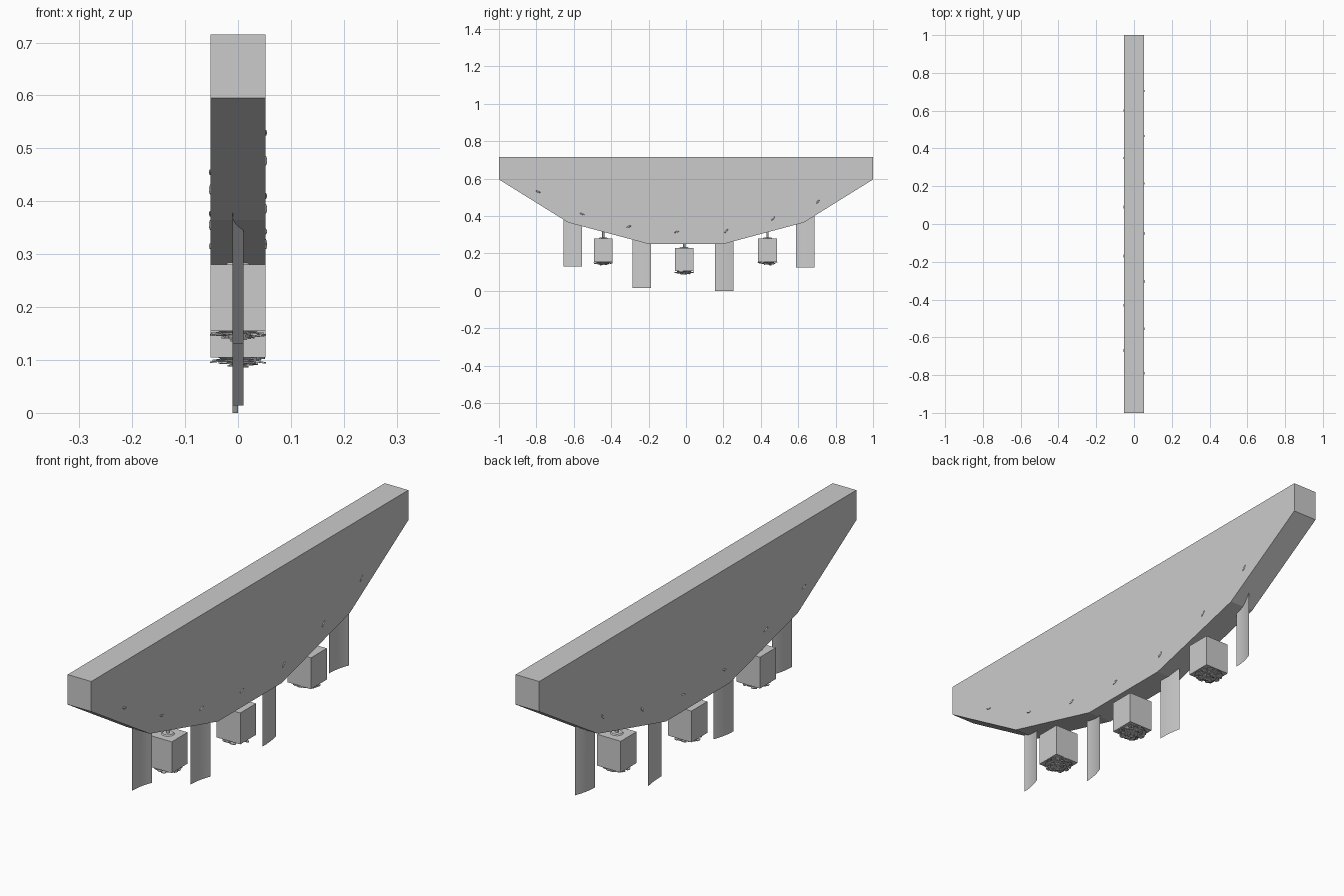
import bpy, bmesh, math, random
from mathutils import Matrix, Vector

random.seed(4)
old = bpy.data.objects.get("Cube")
if old:
    bpy.data.objects.remove(old, do_unlink=True)

grey = bpy.data.materials.new("light_grey")
grey.use_nodes = True
grey.diffuse_color = (0.6, 0.6, 0.6, 1)
grey.node_tree.nodes["Principled BSDF"].inputs["Base Color"].default_value = (0.6, 0.6, 0.6, 1)


def finish(name, bm, smooth=False):
    bmesh.ops.recalc_face_normals(bm, faces=bm.faces)
    for f in bm.faces:
        f.smooth = smooth
    mesh = bpy.data.meshes.new(name)
    bm.to_mesh(mesh)
    bm.free()
    mesh.materials.append(grey)
    obj = bpy.data.objects.new(name, mesh)
    bpy.context.collection.objects.link(obj)
    return obj


def cylinder(bm, y, z0, z1, r0, r1, sides=16):
    bmesh.ops.create_cone(bm, cap_ends=True, segments=sides, radius1=r0, radius2=r1,
                          depth=z1 - z0, matrix=Matrix.Translation((0, y, (z0 + z1) / 2)))


HALF = 0.052
TOP = 0.715
SIDE = [(1.0, 0.595), (0.63, 0.365), (0.2, 0.25)]


def underside(y):
    """Height of the beam's lower edge at a given y."""
    y = abs(y)
    if y <= 0.2:
        return 0.25
    (ya, za), (yb, zb) = SIDE[:2] if y > 0.63 else SIDE[1:]
    return zb + (y - yb) * (za - zb) / (ya - yb)


# Beam: faceted boat-shaped profile extruded across x
bm = bmesh.new()
half = [(1.0, TOP)] + SIDE
profile = half + [(-y, z) for y, z in reversed(half)]
face = bm.faces.new([bm.verts.new((-HALF, y, z)) for y, z in profile])
ext = bmesh.ops.extrude_face_region(bm, geom=[face])
bmesh.ops.translate(bm, vec=(2 * HALF, 0, 0),
                    verts=[v for v in ext["geom"] if isinstance(v, bmesh.types.BMVert)])
finish("beam", bm)

# Hanging banners: thin curved sheets
STEPS = 8
for i, (y, bottom, x0, x1) in enumerate([(-0.605, 0.13, -0.01, 0.01),
                                         (-0.237, 0.014, -0.01, 0.01),
                                         (0.205, 0.0, 0.0, -0.01),
                                         (0.637, 0.124, -0.01, 0.01)]):
    bm = bmesh.new()
    rows = []
    for s in range(STEPS + 1):
        t = s / STEPS
        yy = y - 0.049 + 0.098 * t
        xx = x0 + (x1 - x0) * t * t
        rows.append((bm.verts.new((xx, yy, bottom)),
                     bm.verts.new((xx, yy, underside(yy) + 0.01))))
    for a, b in zip(rows, rows[1:]):
        bm.faces.new((a[0], b[0], b[1], a[1]))
    finish(f"banner_{i + 1}", bm, smooth=True)

# Lanterns: block, hanging rod with collar, and ragged rosette underneath
for i, (y, z0, z1) in enumerate([(-0.442, 0.155, 0.28), (-0.01, 0.105, 0.23),
                                 (0.436, 0.155, 0.28)]):
    bm = bmesh.new()
    size = (2 * HALF, 0.1, z1 - z0)
    bmesh.ops.create_cube(bm, size=1, matrix=Matrix.Translation((0, y, (z0 + z1) / 2))
                          @ Matrix.Diagonal((*size, 1)))
    finish(f"lantern_block_{i + 1}", bm)

    bm = bmesh.new()
    cylinder(bm, y, z1, underside(y) + 0.01, 0.006, 0.006)
    cylinder(bm, y, z1, z1 + 0.004, 0.024, 0.02)
    finish(f"lantern_rod_{i + 1}", bm)

    bm = bmesh.new()
    for layer in range(4):
        radius = 0.05 - 0.011 * layer
        high = z0 - 0.003 * layer
        count = 14 - 2 * layer
        for k in range(count):
            a = math.tau * (k + random.random() * 0.6) / count
            out = Vector((math.cos(a), math.sin(a), 0))
            across = Vector((-out.y, out.x, 0)) * random.uniform(0.007, 0.012)
            base = Vector((0, y, high - random.uniform(0.001, 0.004)))
            tip = base + out * radius + Vector((0, 0, random.uniform(-0.005, 0.002)))
            inner = base + out * radius * 0.45
            corners = [inner - across * 0.5, tip - across, tip + out * 0.003, tip + across,
                       inner + across * 0.5]
            petal = bm.faces.new([bm.verts.new(c) for c in corners])
            more = bmesh.ops.extrude_face_region(bm, geom=[petal])
            bmesh.ops.translate(bm, vec=(0, 0, -0.003),
                                verts=[v for v in more["geom"]
                                       if isinstance(v, bmesh.types.BMVert)])
    cylinder(bm, y, z0 - 0.012, z0, 0.02, 0.04, 10)
    finish(f"lantern_rosette_{i + 1}", bm)

# Small slivers standing proud of both beam sides
bm = bmesh.new()
for side, ys in ((1, (-0.79, -0.555, -0.305, -0.05, 0.215, 0.465, 0.705)),
                 (-1, (-0.67, -0.43, -0.17, 0.09, 0.35, 0.6))):
    for y in ys:
        z = underside(y) + 0.065
        turn = math.radians(50 if y > 0.1 else -20 if y < -0.4 else 20)
        bmesh.ops.create_uvsphere(bm, u_segments=8, v_segments=6, radius=1,
                                  matrix=Matrix.Translation((side * HALF, y, z))
                                  @ Matrix.Rotation(turn, 4, "X")
                                  @ Matrix.Diagonal((0.003, 0.013, 0.004, 1)))
finish("beam_slivers", bm, smooth=True)
